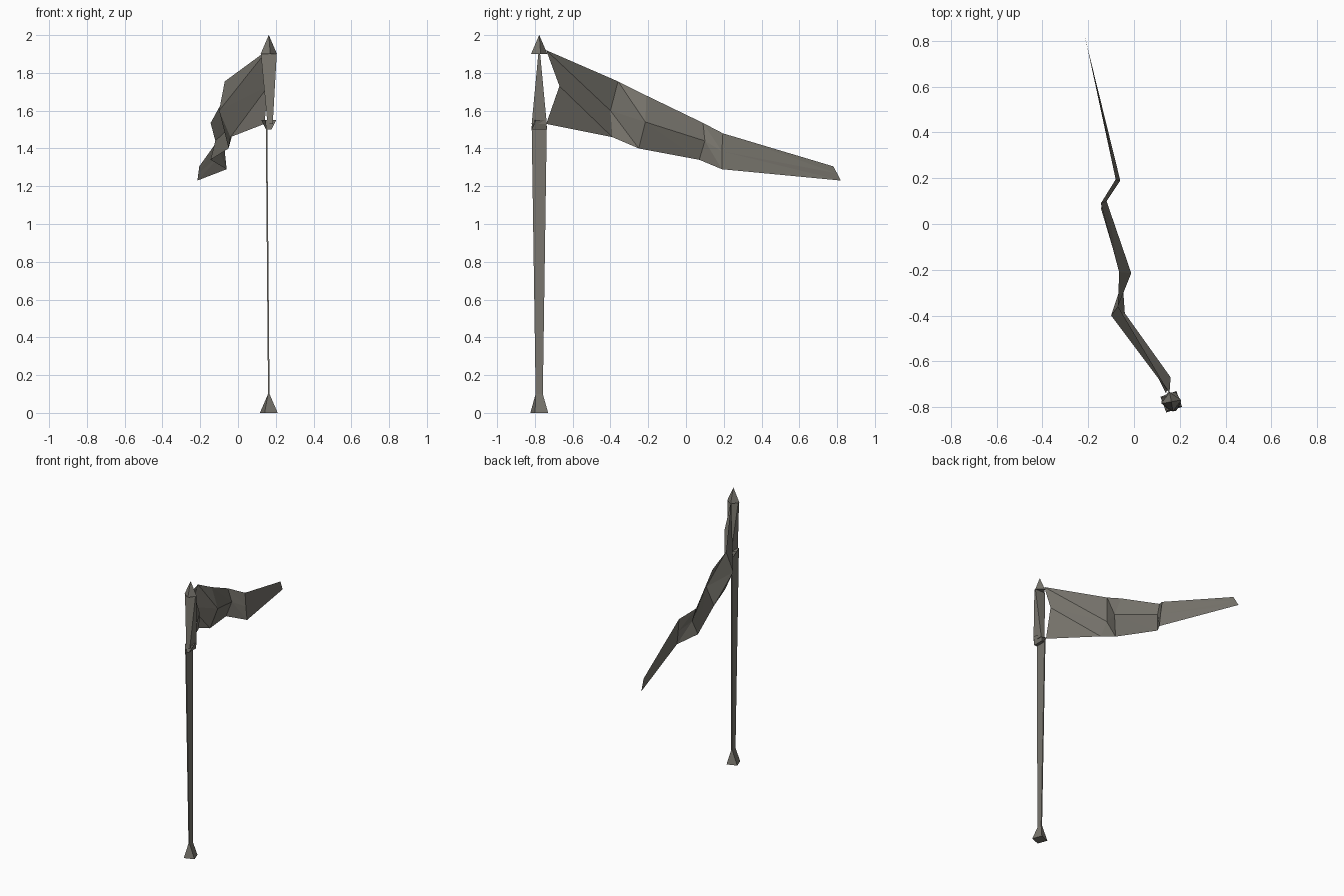
import bpy, bmesh, math
from mathutils import Vector

cube = bpy.data.objects.get("Cube")
if cube:
    bpy.data.objects.remove(cube, do_unlink=True)

mat = bpy.data.materials.new("weathered grey")
mat.use_nodes = True
colour = (0.19, 0.18, 0.155, 1)
mat.diffuse_color = colour
mat.node_tree.nodes["Principled BSDF"].inputs["Base Color"].default_value = colour

PX, PY = 0.163, -0.777   # pole axis


def finish(name, bm, closed=True):
    if closed:
        bmesh.ops.recalc_face_normals(bm, faces=bm.faces)
    mesh = bpy.data.meshes.new(name)
    bm.to_mesh(mesh)
    bm.free()
    mesh.materials.append(mat)
    obj = bpy.data.objects.new(name, mesh)
    bpy.context.collection.objects.link(obj)
    return obj


def square(radius, z, turn, x=PX):
    """Four-sided ring, turned by an angle in degrees."""
    angles = [math.radians(turn + 90 * i) for i in range(4)]
    return [Vector((x + radius * math.cos(a), PY + radius * math.sin(a), z)) for a in angles]


def blade(wx, wy, z, x=PX):
    """Rectangular ring with half widths wx and wy."""
    return [Vector((x + sx * wx, PY + sy * wy, z))
            for sx, sy in ((1, 1), (-1, 1), (-1, -1), (1, -1))]


def loft(name, rings):
    bm = bmesh.new()
    loops = [[bm.verts.new(p) for p in ring] for ring in rings]
    for low, high in zip(loops, loops[1:]):
        for i in range(4):
            j = (i + 1) % 4
            bm.faces.new((low[i], low[j], high[j], high[i]))
    bm.faces.new(loops[0])
    bm.faces.new(loops[-1])
    return finish(name, bm)


# Flared foot, flat shaft, collar, twisted upper blade
loft("foot", [square(0.052, 0, 65), blade(0.004, 0.019, 0.1)])
loft("shaft", [blade(0.004, 0.019, 0.1), blade(0.004, 0.04, 1.52, 0.151)])
loft("collar", [blade(0.014, 0.04, 1.5), square(0.043, 1.55, 65)])
loft("upper_blade", [blade(0.014, 0.04, 1.53, 0.17), blade(0.042, 0.005, 1.9)])
# Pointed finial
loft("finial", [square(0.044, 1.9, 10), square(0.0005, 2.0, 10)])

# Waving pennant: columns of top, middle and bottom points
columns = [
    ((0.155, -0.74, 1.92), (0.16, -0.67, 1.73), (0.14, -0.74, 1.53)),
    ((-0.07, -0.36, 1.755), (-0.10, -0.40, 1.60), (-0.04, -0.39, 1.46)),
    ((-0.065, -0.21, 1.68), (-0.012, -0.215, 1.54), (-0.05, -0.25, 1.40)),
    ((-0.145, 0.09, 1.535), (-0.12, 0.10, 1.44), (-0.145, 0.07, 1.34)),
    ((-0.08, 0.195, 1.48), (-0.07, 0.19, 1.385), (-0.06, 0.19, 1.29)),
    ((-0.205, 0.78, 1.305), (-0.21, 0.80, 1.268), (-0.215, 0.82, 1.23)),
]
bm = bmesh.new()
grid = [[bm.verts.new(p) for p in col] for col in columns]
for a, b in zip(grid, grid[1:]):
    for i in range(2):
        bm.faces.new((a[i], a[i + 1], b[i + 1]))
        bm.faces.new((a[i], b[i + 1], b[i]))
finish("pennant", bm, closed=False)
